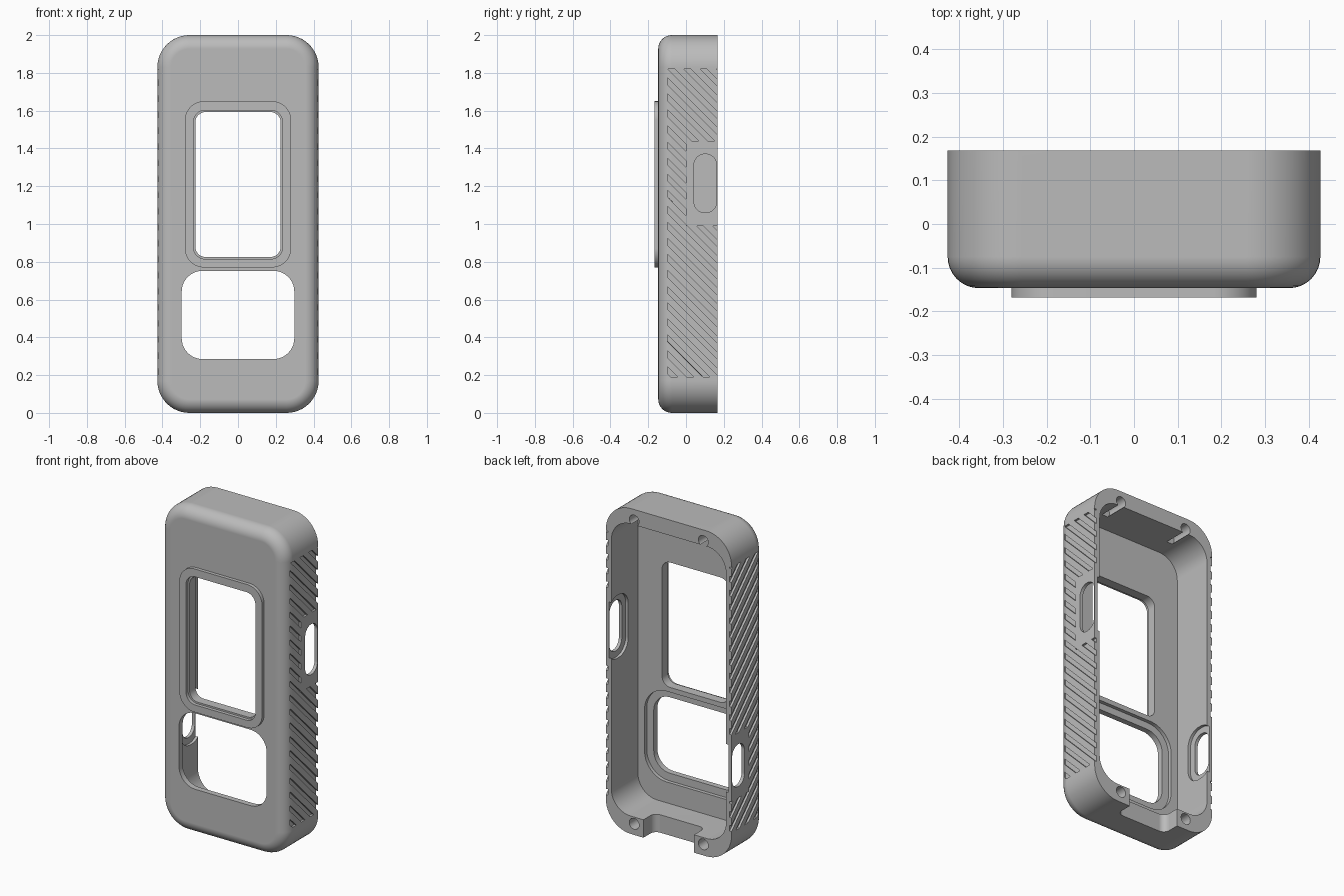
import bpy, bmesh, math
from mathutils import Vector

if "Cube" in bpy.data.objects:
    bpy.data.objects.remove(bpy.data.objects["Cube"], do_unlink=True)

FRONT, BACK = -0.147, 0.168
HALF_W, HEIGHT = 0.427, 2.0

grey = bpy.data.materials.new("matte_grey")
grey.use_nodes = True
grey.diffuse_color = (0.5, 0.5, 0.5, 1)
grey.node_tree.nodes["Principled BSDF"].inputs["Base Color"].default_value = (0.5, 0.5, 0.5, 1)


def outline(u0, u1, v0, v1, r, steps=10):
    """Rounded rectangle as a list of (u, v)."""
    r = max(r, 0.0005)
    corners = [(u1 - r, v1 - r), (u0 + r, v1 - r), (u0 + r, v0 + r), (u1 - r, v0 + r)]
    pts = []
    for k, (cu, cv) in enumerate(corners):
        for i in range(steps + 1):
            a = math.pi / 2 * (k + i / steps)
            pts.append((cu + r * math.cos(a), cv + r * math.sin(a)))
    return pts


def place(axis, u, v, w):
    return {"x": (w, u, v), "y": (u, w, v), "z": (u, v, w)}[axis]


def loft(name, axis, rings):
    """Skin a stack of (outline, offset along axis) rings and cap both ends."""
    bm = bmesh.new()
    loops = [[bm.verts.new(place(axis, u, v, w)) for u, v in pts] for pts, w in rings]
    for a, b in zip(loops, loops[1:]):
        for i in range(len(a)):
            j = (i + 1) % len(a)
            bm.faces.new((a[i], a[j], b[j], b[i]))
    bm.faces.new(loops[0])
    bm.faces.new(loops[-1])
    return finish(name, bm)


def finish(name, bm):
    bmesh.ops.recalc_face_normals(bm, faces=bm.faces)
    mesh = bpy.data.meshes.new(name)
    bm.to_mesh(mesh)
    bm.free()
    mesh.materials.append(grey)
    obj = bpy.data.objects.new(name, mesh)
    bpy.context.collection.objects.link(obj)
    return obj


def prism(name, axis, u, v, w, r=0.0):
    pts = outline(u[0], u[1], v[0], v[1], r, 10 if r else 1)
    return loft(name, axis, [(pts, w[0]), (pts, w[1])])


def select(obj):
    bpy.ops.object.select_all(action="DESELECT")
    obj.select_set(True)
    bpy.context.view_layer.objects.active = obj


def boolean(obj, cutter, operation="DIFFERENCE", keep=False):
    mod = obj.modifiers.new("cut", "BOOLEAN")
    mod.solver = "EXACT"
    mod.operation = operation
    mod.object = cutter
    select(obj)
    bpy.ops.object.modifier_apply(modifier=mod.name)
    if not keep:
        bpy.data.objects.remove(cutter, do_unlink=True)


# Outer shell with a rounded front edge
fillet, corner = 0.072, 0.17
rings = []
for i in range(9):
    a = math.pi / 2 * i / 8
    inset = fillet * (1 - math.sin(a))
    pts = outline(inset - HALF_W, HALF_W - inset, inset, HEIGHT - inset, corner - inset, 12)
    rings.append((pts, FRONT + fillet * (1 - math.cos(a))))
rings.append((outline(-HALF_W, HALF_W, 0, HEIGHT, corner, 12), BACK))
shell = loft("case_shell", "y", rings)

# Cavity open at the back
floor = -0.09
boolean(shell, prism("cavity", "y", (-0.39, 0.39), (0.11, 1.905), (floor, 0.3), 0.13))

# Display window, keypad opening and the shallow seat behind the keypad
boolean(shell, prism("window", "y", (-0.226, 0.226), (0.825, 1.593), (-0.3, 0), 0.055))
boolean(shell, prism("keypad", "y", (-0.298, 0.298), (0.285, 0.752), (-0.3, 0), 0.11))
boolean(shell, prism("keypad_seat", "y", (-0.345, 0.345), (0.238, 0.795), (floor - 0.022, 0), 0.15))

# Screw holes and the cable notch in the bottom wall
for x in (-0.235, 0.235):
    for z in (0.068, 1.932):
        r = 0.033
        boolean(shell, prism("screw", "y", (x - r, x + r), (z - r, z + r), (BACK - 0.14, 0.3), r - 0.001))
boolean(shell, prism("notch", "z", (-0.172, 0.172), (0.06, 0.4), (-0.1, 0.2), 0.04))


# Diagonal grip grooves, skipping a plain patch around each side port
def add_grip(side, port_z, port_half, patch_half):
    bm = bmesh.new()
    pitch, width, y0, y1 = 0.085, 0.036, -0.3, 0.4
    for i in range(32):
        z = -0.4 + i * pitch
        ends = [(y0, z - y0), (y1, z - y1), (y1, z - y1 + width), (y0, z - y0 + width)]
        low = [bm.verts.new((side * 0.414, y, zz)) for y, zz in ends]
        high = [bm.verts.new((side * 0.46, y, zz)) for y, zz in ends]
        bm.faces.new(low)
        bm.faces.new(high)
        for k in range(4):
            n = (k + 1) % 4
            bm.faces.new((low[k], low[n], high[n], high[k]))
    grooves = finish("grooves", bm)
    reach = sorted((side * 0.38, side * 0.5))
    area = prism("area", "x", (-0.098, 0.25), (0.19, 1.82), reach)
    patch = prism("patch", "x", (0, 0.5), (port_z - patch_half, port_z + patch_half),
                  sorted((side * 0.3, side * 0.6)))
    boolean(area, patch)
    boolean(grooves, area, "INTERSECT")
    boolean(shell, grooves)
    # Side port with a wider seat on the inner wall
    boolean(shell, prism("port", "x", (0.042, 0.162), (port_z - port_half, port_z + port_half),
                         sorted((side * 0.3, side * 0.6)), 0.058))
    seat = port_half + 0.038
    boolean(shell, prism("port_seat", "x", (0.004, 0.2), (port_z - seat, port_z + seat),
                         sorted((side * 0.3, side * 0.407)), 0.09))


add_grip(1, 1.215, 0.155, 0.225)
add_grip(-1, 0.58, 0.13, 0.2)

# Raised frame around the display window
bezel = prism("window_frame", "y", (-0.281, 0.281), (0.77, 1.65), (-0.168, FRONT), 0.1)
boolean(bezel, prism("opening", "y", (-0.236, 0.236), (0.815, 1.602), (-0.3, 0), 0.062))

# Smooth curved surfaces, crisp edges
for obj in (shell, bezel):
    select(obj)
    bpy.ops.object.shade_smooth_by_angle(angle=math.radians(30))
    normals = obj.modifiers.new("normals", "WEIGHTED_NORMAL")
    normals.keep_sharp = True
